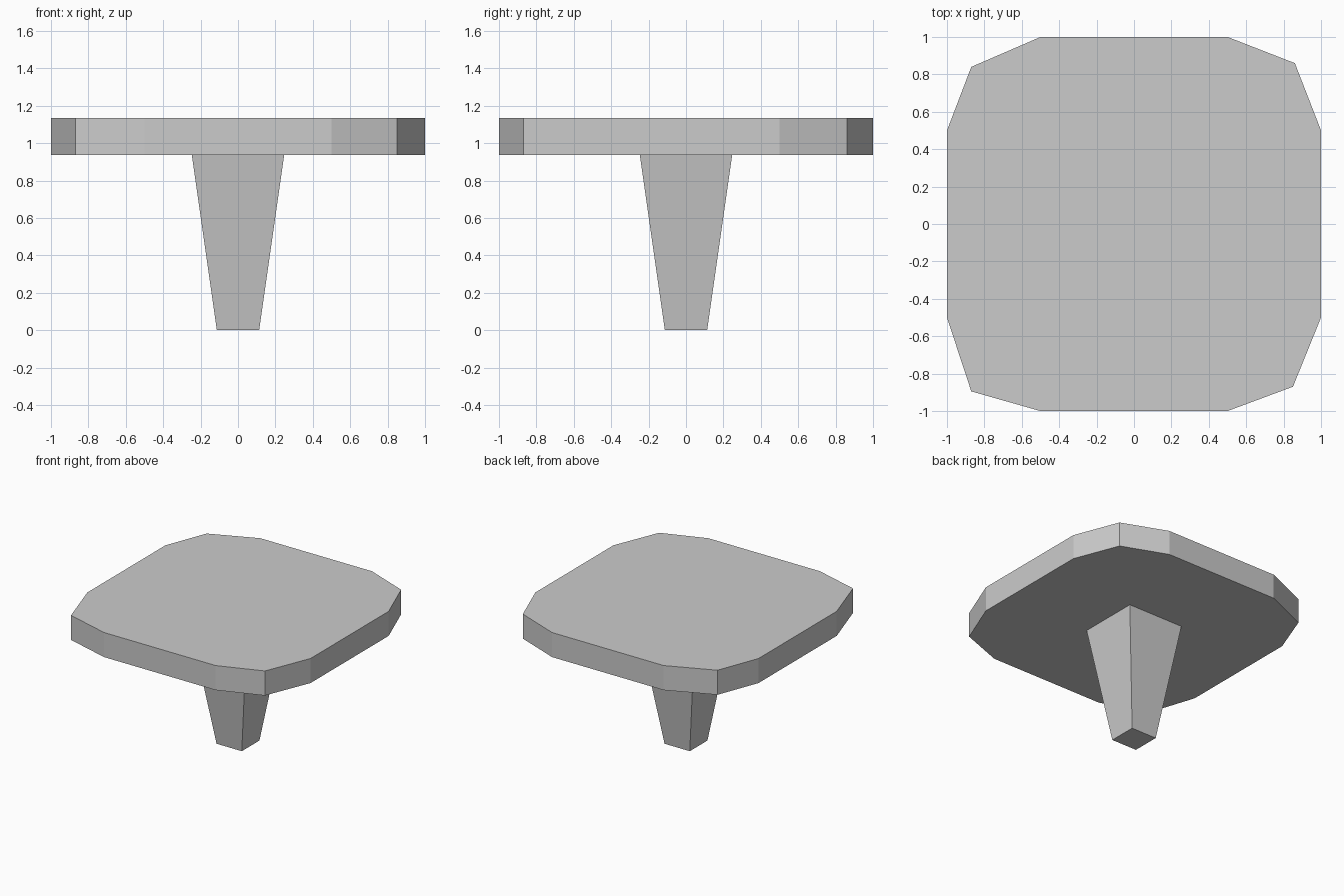
import bpy, bmesh

if "Cube" in bpy.data.objects:
    bpy.data.objects.remove(bpy.data.objects["Cube"])


def loft(name, rings):
    """Flat-shaded solid through matching (outline, height) rings, capped at both ends."""
    bm = bmesh.new()
    loops = [[bm.verts.new((x, y, z)) for x, y in outline] for outline, z in rings]
    n = len(loops[0])
    for low, high in zip(loops, loops[1:]):
        for i in range(n):
            j = (i + 1) % n
            bm.faces.new((low[i], low[j], high[j], high[i]))
    bm.faces.new(loops[0][::-1])
    bm.faces.new(loops[-1])
    bmesh.ops.recalc_face_normals(bm, faces=bm.faces)
    mesh = bpy.data.meshes.new(name)
    bm.to_mesh(mesh)
    bm.free()
    obj = bpy.data.objects.new(name, mesh)
    bpy.context.collection.objects.link(obj)
    return obj


def square(h):
    return [(-h, -h), (h, -h), (h, h), (-h, h)]


UNDERSIDE, TOP = 0.937, 1.136

# Table top: slightly irregular chamfered corners, counter-clockwise
outline = [(-0.5, -1), (0.5, -1), (0.85, -0.87), (1, -0.5),
           (1, 0.5), (0.86, 0.86), (0.5, 1), (-0.5, 1),
           (-0.87, 0.84), (-1, 0.5), (-1, -0.5), (-0.87, -0.895)]
loft("table_top", [(outline, UNDERSIDE), (outline, TOP)])

# Pedestal: square leg narrowing towards the floor
loft("pedestal", [(square(0.113), 0), (square(0.247), UNDERSIDE)])
